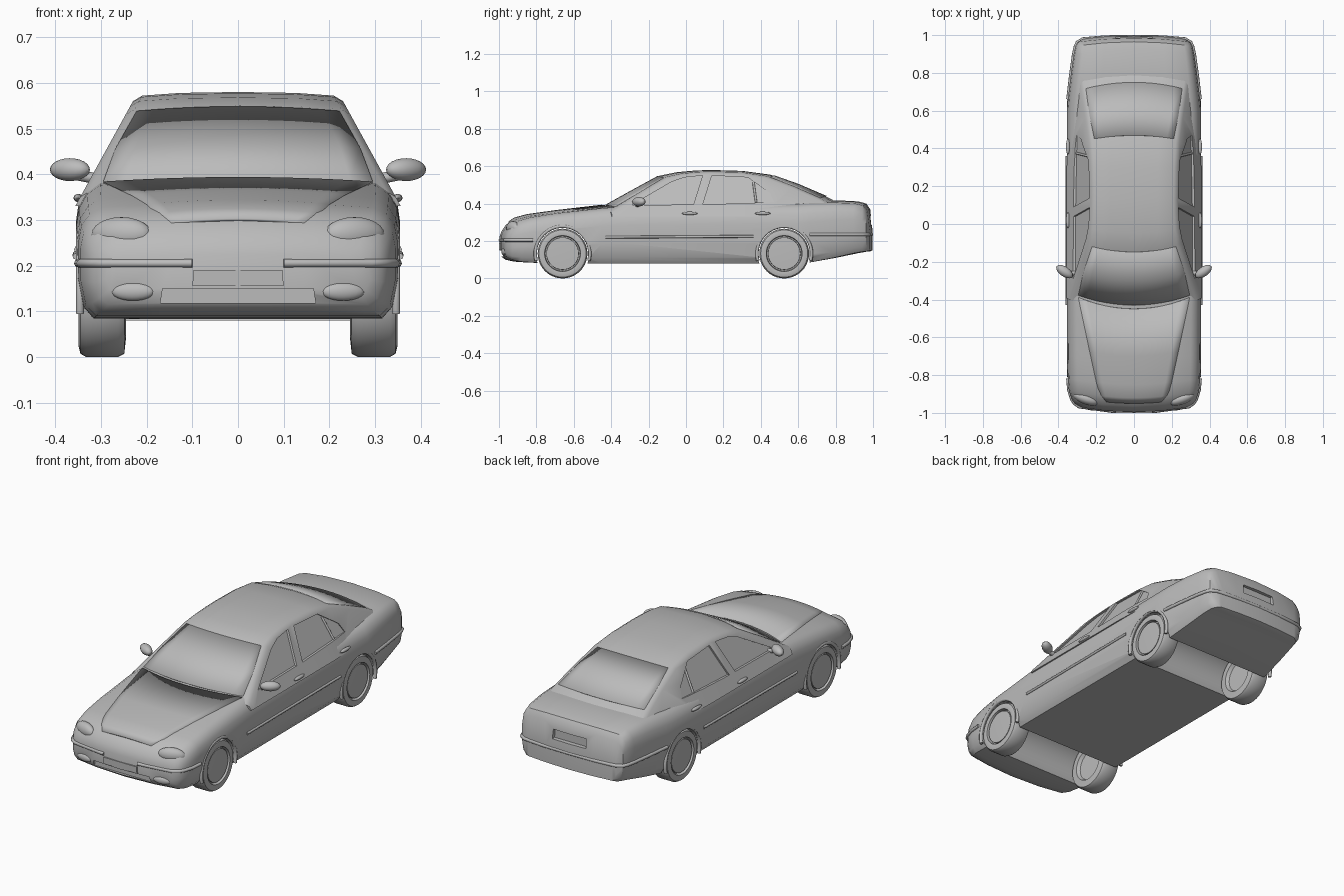
import bpy, bmesh, math
from mathutils import Vector, Matrix

if "Cube" in bpy.data.objects:
    bpy.data.objects.remove(bpy.data.objects["Cube"])

grey = bpy.data.materials.new("plain grey")
grey.use_nodes = True
grey.diffuse_color = (.5, .5, .5, 1)
grey.node_tree.nodes["Principled BSDF"].inputs["Base Color"].default_value = grey.diffuse_color


def add(name, bm):
    bmesh.ops.recalc_face_normals(bm, faces=bm.faces)
    mesh = bpy.data.meshes.new(name)
    bm.to_mesh(mesh)
    bm.free()
    mesh.materials.append(grey)
    obj = bpy.data.objects.new(name, mesh)
    bpy.context.collection.objects.link(obj)
    return obj


def loft(name, sections):
    """Skin mirrored half sections, each running from bottom centre to top centre."""
    bm = bmesh.new()
    n = len(sections[0])
    size = 2 * n - 2
    rings = []
    for half in sections:
        full = half + [(-x, y, z) for x, y, z in half[-2:0:-1]]
        rings.append([bm.verts.new(p) for p in full])
    for a, b in zip(rings, rings[1:]):
        for i in range(size):
            j = (i + 1) % size
            bm.faces.new((a[i], a[j], b[j], b[i]))
    for ring in (rings[0], rings[-1]):
        for side in (1, -1):
            for i in range(n // 2):
                ids = [i, i + 1, n - 2 - i, n - 1 - i]
                ids = list(dict.fromkeys(side * k % size for k in ids))
                if len(ids) > 2:
                    bm.faces.new([ring[k] for k in ids])
    return add(name, bm)


def prism(name, points, push):
    bm = bmesh.new()
    low = [bm.verts.new(p) for p in points]
    high = [bm.verts.new(Vector(p) + Vector(push)) for p in points]
    bm.faces.new(low)
    bm.faces.new(high)
    for i in range(len(low)):
        j = (i + 1) % len(low)
        bm.faces.new((low[i], low[j], high[j], high[i]))
    return add(name, bm)


def cut(obj, cutter):
    cutter.hide_render = True
    mod = obj.modifiers.new("cut", 'BOOLEAN')
    mod.operation, mod.solver, mod.object = 'DIFFERENCE', 'EXACT', cutter
    bpy.context.view_layer.objects.active = obj
    bpy.ops.object.modifier_apply(modifier=mod.name)
    bpy.data.objects.remove(cutter)


def ball(name, place, size, turn=0):
    bm = bmesh.new()
    bmesh.ops.create_uvsphere(bm, u_segments=20, v_segments=12, radius=1)
    m = Matrix.Translation(place) @ Matrix.Rotation(turn, 4, 'Z') @ Matrix.Diagonal((*size, 1))
    bmesh.ops.transform(bm, matrix=m, verts=bm.verts)
    return add(name, bm)


def tube(name, points, radius):
    data = bpy.data.curves.new(name, 'CURVE')
    data.dimensions = '3D'
    data.bevel_depth, data.bevel_resolution, data.use_fill_caps = radius, 2, True
    line = data.splines.new('POLY')
    line.points.add(len(points) - 1)
    for slot, p in zip(line.points, points):
        slot.co = (*p, 1)
    data.materials.append(grey)
    bpy.context.collection.objects.link(bpy.data.objects.new(name, data))


def lerp(table, y, column=1):
    for a, b in zip(table, table[1:]):
        if y <= b[0]:
            return a[column] + (b[column] - a[column]) * (y - a[0]) / (b[0] - a[0])
    return table[-1][column]


def clamp(v):
    return max(0, min(1, v))


# Lower body: y, half width, underside, top
STATIONS = [(-.997, .29, .14, .225), (-.985, .315, .115, .255), (-.965, .33, .1, .285),
            (-.92, .345, .09, .318), (-.85, .35, .085, .337), (-.7, .353, .08, .358),
            (-.45, .355, .08, .387), (-.35, .355, .08, .395), (.6, .355, .08, .41),
            (.66, .35, .085, .415), (.8, .335, .11, .418), (.92, .32, .135, .412),
            (.965, .31, .143, .4), (.985, .3, .145, .37), (.998, .27, .15, .25)]
SHAPE = [(0, 0), (.5, 0), (.9, 0), (.965, .1), (1, .35), (1, .65),
         (.98, .8), (.93, .9), (.85, .96), (.5, .99), (0, 1)]


def body_bow(x, y):
    k = .35 * clamp((-.7 - y) * 5) - .25 * clamp((y - .7) * 5)
    return y + k * x * x


body = loft("body", [[(w * u, body_bow(w * u, y), b + (t - b) * v) for u, v in SHAPE]
                     for y, w, b, t in STATIONS])

# Cabin: y, roof height
ROOF = [(-.47, .37), (-.44, .385), (-.3, .463), (-.14, .55), (-.05, .568), (.05, .577),
        (.13, .58), (.3, .575), (.45, .555), (.6, .502), (.75, .438), (.82, .4)]


def cabin_side(y, z):
    return (.34 - (z - .36) * .55) * (1 - .25 * max(0, y - .4))


def cabin_bow(x, y):
    k = .6 * clamp((.1 - y) * 5) - .5 * clamp((y - .3) * 5)
    return y + k * x * x


def cabin_section(y, top):
    corner = top - .02
    x = cabin_side(y, corner)
    pts = [(0, .33), (cabin_side(y, .33), .33), (x, corner),
           (x - .02, top - .008), (x * .55, top - .002), (0, top)]
    return [(px, cabin_bow(px, y), z) for px, z in pts]


cabin = loft("cabin", [cabin_section(y, t) for y, t in ROOF])

# Recessed side windows
FRONT_PANE = [(-.29, .392), (.04, .395), (.088, .55), (-.01, .54), (-.08, .515)]
REAR_PANE = [(.09, .395), (.47, .408), (.45, .455), (.33, .54), (.138, .55)]
for side in (1, -1):
    for pane in (FRONT_PANE, REAR_PANE):
        pts = [(side * (cabin_side(0, z) - .012), y, z) for y, z in pane]
        cut(cabin, prism("window_cutter", pts, (side * .1, 0, 0)))
    tube("window_divider", [(side * (cabin_side(0, z) - .01), y, z)
                            for y, z in ((.375, .405), (.36, .515))], .006)


# Thin panels that follow a surface
def panel(name, rows, height, bow, lift):
    bm = bmesh.new()
    grid = []
    for y, half in rows:
        xs = [half * i / 6 for i in range(-6, 7)]
        grid.append([bm.verts.new((x, bow(x, y), height(y) + lift - .01 * (x / half) ** 2))
                     for x in xs])
    for a, b in zip(grid, grid[1:]):
        for i in range(len(a) - 1):
            bm.faces.new((a[i], a[i + 1], b[i + 1], b[i]))
    obj = add(name, bm)
    obj.modifiers.new("thickness", 'SOLIDIFY').thickness = .008
    return obj


def roof_height(y):
    return lerp(ROOF, y)


def hood_height(y):
    return lerp(STATIONS, y, 3)


def hood_bow(x, y):
    return y + (.35 + .35 * clamp((y + .8) * 3)) * x * x


panel("windscreen", [(-.43, .295), (-.3, .268), (-.15, .222)], roof_height, cabin_bow, .004)
panel("rear_window", [(.47, .21), (.6, .235), (.75, .255)], roof_height, cabin_bow, .004)
panel("hood", [(-.95, .15), (-.92, .18), (-.85, .2), (-.7, .235), (-.45, .295)],
      hood_height, hood_bow, .007)


# Wheel wells, wheels and arch lips
def disc(name, y, z, radius, half):
    bm = bmesh.new()
    bmesh.ops.create_cone(bm, cap_ends=True, segments=48, radius1=radius, radius2=radius,
                          depth=2 * half)
    m = Matrix.Translation((0, y, z)) @ Matrix.Rotation(math.pi / 2, 4, 'Y')
    bmesh.ops.transform(bm, matrix=m, verts=bm.verts)
    return add(name, bm)


AXLE = .133
TYRE = [(.345, 0), (.342, .086), (.325, .087), (.325, .093), (.347, .096), (.349, .11),
        (.345, .126), (.333, AXLE), (.262, AXLE), (.249, .126), (.245, .09), (.262, .08), (.262, 0)]


def wheel(name, side, y):
    bm = bmesh.new()
    verts = [bm.verts.new((side * x, y, AXLE + r)) for x, r in TYRE]
    edges = [bm.edges.new(pair) for pair in zip(verts, verts[1:])]
    bmesh.ops.spin(bm, geom=verts + edges, cent=(0, y, AXLE), axis=(1, 0, 0),
                   angle=math.tau, steps=40)
    bmesh.ops.remove_doubles(bm, verts=bm.verts, dist=.0002)
    add(name, bm)


for end, y in (("front", -.66), ("rear", .525)):
    cut(body, disc("well_cutter", y, AXLE, .143, .5))
    for side, label in ((1, "left"), (-1, "right")):
        wheel(f"{end}_{label}_wheel", side, y)
        arc = [math.radians(a) for a in range(-15, 196, 10)]
        tube(f"{end}_{label}_arch", [(side * .346, y + .146 * math.cos(a),
                                      AXLE + .146 * math.sin(a)) for a in arc], .009)


# Bumper recesses, plate and lamps
def slab(name, half, y, z, top, depth):
    return prism(name, [(-half, y, z), (half, y, z), (half * .97, y, top), (-half * .97, y, top)],
                 (0, depth, 0))


cut(body, slab("plate_recess_cutter", .1, .97, .285, .335, .1))
cut(body, slab("intake_cutter", .17, -1.1, .118, .15, .128))
slab("front_plate", .1, -1, .155, .19, .02)

for side, label in ((1, "left"), (-1, "right")):
    ball(f"{label}_fog_lamp", (side * .23, -.972, .143), (.048, .014, .02), side * .16)
    ball(f"{label}_headlamp", (side * .255, -.925, .268), (.07, .03, .038), side * .35)
    # Mirrors and door handles
    ball(f"{label}_mirror", (side * .368, -.252, .41), (.05, .026, .025), side * .6)
    tube(f"{label}_mirror_arm", [(side * .31, -.26, .39), (side * .36, -.26, .4)], .012)
    for y in (.02, .41):
        ball(f"{label}_door_handle", (side * .35, y, .348), (.01, .042, .009))
    # Side moulding and bumper strips
    tube(f"{label}_side_moulding", [(side * .355, -.43, .22), (side * .355, .36, .225)], .007)
    front = [(.1, -.993)] + [(w, body_bow(w, y)) for y, w, b, t in STATIONS[:5]]
    tube(f"{label}_front_strip", [(side * x, y, .205) for x, y in front], .009)
    rear = [(w, body_bow(w, y)) for y, w, b, t in STATIONS[9:]] + [(.15, .99), (0, .992)]
    tube(f"{label}_rear_strip", [(side * x, y, .235) for x, y in rear], .009)

# Smooth shading with crisp edges
bpy.ops.object.select_all(action='DESELECT')
for obj in bpy.context.scene.objects:
    if obj.type == 'MESH' and obj.name != "Cube":
        obj.select_set(True)
        bpy.context.view_layer.objects.active = obj
bpy.ops.object.shade_smooth_by_angle(angle=math.radians(32))
